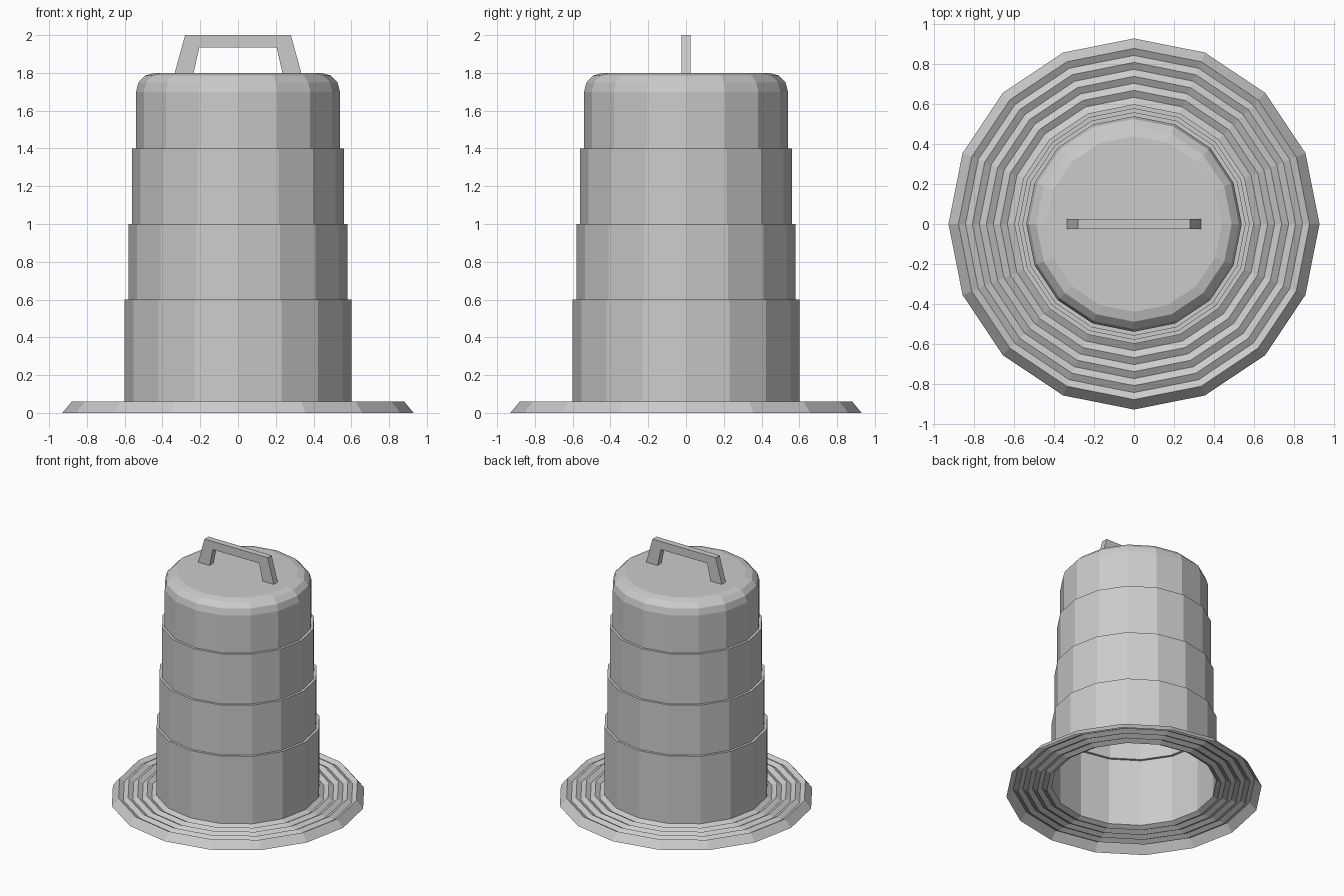
import bpy, bmesh, math

if "Cube" in bpy.data.objects:
    bpy.data.objects.remove(bpy.data.objects["Cube"], do_unlink=True)

SIDES = 16

grey = bpy.data.materials.new("plain_grey")
grey.use_nodes = True
GREY = (0.6, 0.6, 0.6, 1)
grey.diffuse_color = GREY
grey.node_tree.nodes["Principled BSDF"].inputs["Base Color"].default_value = GREY


def finish(name, bm):
    bmesh.ops.recalc_face_normals(bm, faces=bm.faces)
    mesh = bpy.data.meshes.new(name)
    bm.to_mesh(mesh)
    bm.free()
    mesh.materials.append(grey)
    obj = bpy.data.objects.new(name, mesh)
    bpy.context.collection.objects.link(obj)
    return obj


def lathe(name, profile, cap=False):
    """Revolve (radius, height) points into a faceted shell."""
    bm = bmesh.new()
    rings = []
    for r, z in profile:
        angles = [math.tau * i / SIDES for i in range(SIDES)]
        rings.append([bm.verts.new((r * math.cos(a), r * math.sin(a), z)) for a in angles])
    for low, high in zip(rings, rings[1:]):
        for i in range(SIDES):
            j = (i + 1) % SIDES
            bm.faces.new((low[i], low[j], high[j], high[i]))
    if cap:
        bm.faces.new(rings[-1])
    obj = finish(name, bm)
    # open shells: make sure the outside faces up and out
    if obj.data.polygons[0].normal.dot(obj.data.polygons[0].center) < 0:
        obj.data.flip_normals()
    return obj


# Base skirt: sloped rim, then ridges and grooves running in to the drum
PEAK, GROOVE, STEP = 0.06, 0.04, 0.035
skirt = [(0.93, 0)]
skirt += [(0.88 - STEP * i, GROOVE if i % 2 else PEAK) for i in range(9)]
lathe("base_skirt", skirt)

# Drum: four stepped bands with a rounded shoulder and a closed top
drum = []
for radius, low, high in ((0.6, 0.06, 0.6), (0.58, 0.6, 1.0), (0.56, 1.0, 1.4), (0.54, 1.4, 1.7)):
    drum += [(radius, low), (radius, high)]
for i in range(1, 4):
    a = math.radians(30 * i)
    drum.append((0.44 + 0.1 * math.cos(a), 1.7 + 0.1 * math.sin(a)))
lathe("drum_body", drum, cap=True)

# Handle: flat arch with splayed legs
half = [(0.335, 1.8), (0.28, 2.0), (0.205, 1.935), (0.235, 1.8)]
outline = half[:2] + [(-x, z) for x, z in half[1::-1]]
outline += [(-x, z) for x, z in half[:1:-1]] + half[2:]
bm = bmesh.new()
face = bm.faces.new([bm.verts.new((x, -0.025, z)) for x, z in outline])
grown = bmesh.ops.extrude_face_region(bm, geom=[face])
bmesh.ops.translate(bm, vec=(0, 0.05, 0),
                    verts=[v for v in grown["geom"] if isinstance(v, bmesh.types.BMVert)])
finish("handle", bm)
